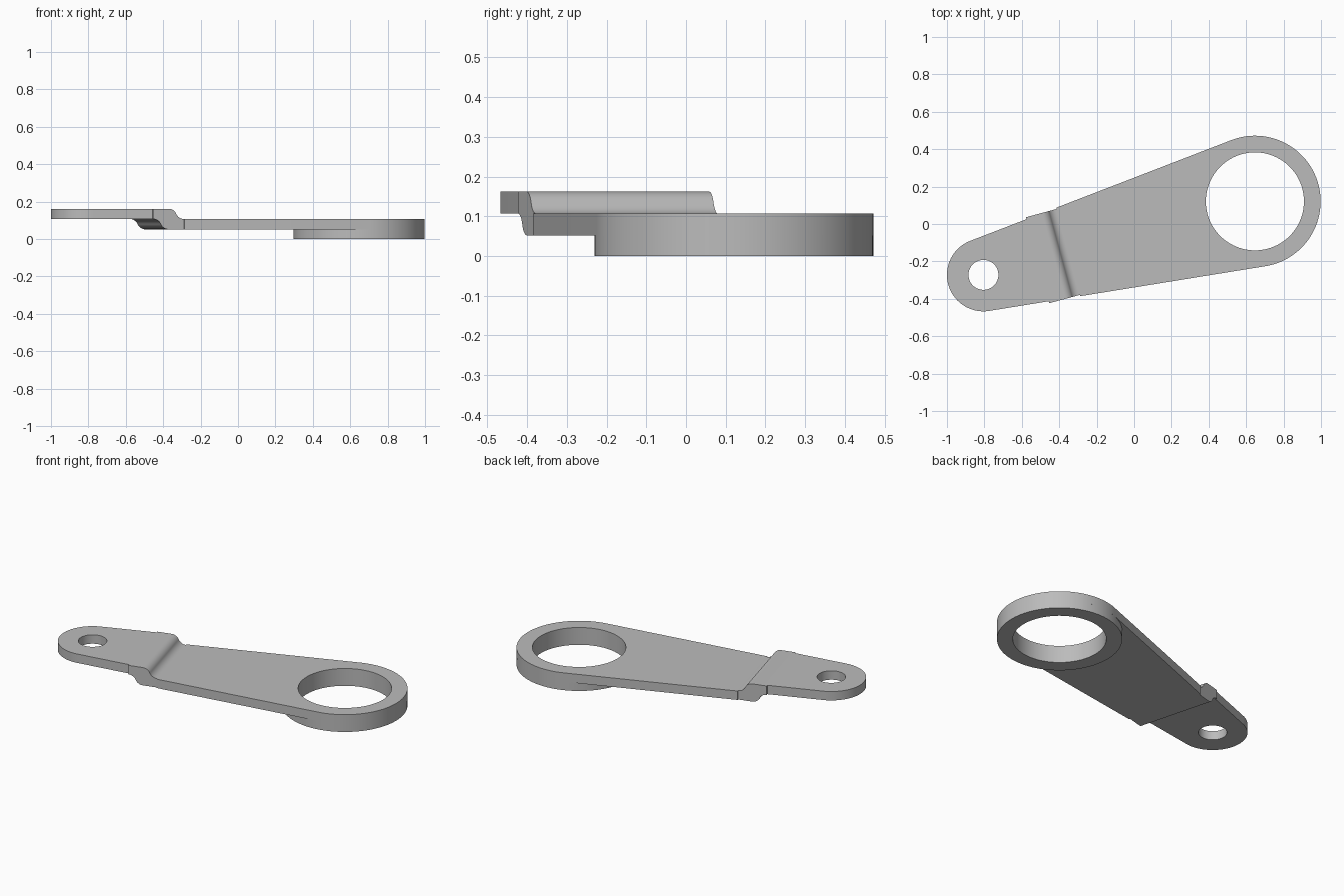
import bpy, bmesh, math
from mathutils import Matrix

if "Cube" in bpy.data.objects:
    bpy.data.objects.remove(bpy.data.objects["Cube"])

# Layout: the arm runs along local x from the small eye to the large eye
START, END = (-0.805, -0.272), (0.647, 0.121)
DX, DY = END[0] - START[0], END[1] - START[1]
LENGTH = math.hypot(DX, DY)
PLACE = Matrix.Translation((*START, 0)) @ Matrix.Rotation(math.atan2(DY, DX), 4, "Z")
R_SMALL, R_LARGE = 0.195, 0.351
HOLE_SMALL, HOLE_LARGE = 0.08, 0.262
Z_ARM, Z_MID, Z_TOP = 0.052, 0.107, 0.162
BEND_START, BEND_MID, BEND_END = 0.30, 0.385, 0.47
BEND_HALF_WIDTH = 0.238
TAPER = math.asin((R_LARGE - R_SMALL) / LENGTH)

metal = bpy.data.materials.new("grey_metal")
metal.use_nodes = True
GREY = (0.5, 0.5, 0.5, 1)
metal.diffuse_color = GREY
metal.node_tree.nodes["Principled BSDF"].inputs["Base Color"].default_value = GREY


def arc(cx, r, a0, a1, n=64):
    return [(cx + r * math.cos(a0 + (a1 - a0) * i / n),
             r * math.sin(a0 + (a1 - a0) * i / n)) for i in range(n + 1)]


def circle(cx, r):
    return arc(cx, r, 0, math.tau, 96)[:-1]


def half_width(x):
    return (R_SMALL + x * math.sin(TAPER)) / math.cos(TAPER)


def extrude_loops(name, loops, low, high, upright=False):
    """Fill an outline (with holes) and extrude it from low to high."""
    bm = bmesh.new()
    for loop in loops:
        verts = [bm.verts.new((x, y, low)) for x, y in loop]
        for i, v in enumerate(verts):
            bm.edges.new((v, verts[i - 1]))
    bmesh.ops.triangle_fill(bm, use_beauty=True, edges=bm.edges[:])
    grown = bmesh.ops.extrude_face_region(bm, geom=bm.faces[:], use_keep_orig=True)
    top = [g for g in grown["geom"] if isinstance(g, bmesh.types.BMVert)]
    bmesh.ops.translate(bm, vec=(0, 0, high - low), verts=top)
    if upright:
        bmesh.ops.rotate(bm, matrix=Matrix.Rotation(math.pi / 2, 3, "X"), verts=bm.verts[:])
    bmesh.ops.recalc_face_normals(bm, faces=bm.faces[:])
    mesh = bpy.data.meshes.new(name)
    bm.to_mesh(mesh)
    bm.free()
    mesh.materials.append(metal)
    obj = bpy.data.objects.new(name, mesh)
    obj.matrix_world = PLACE
    bpy.context.collection.objects.link(obj)
    bpy.ops.object.select_all(action="DESELECT")
    obj.select_set(True)
    bpy.context.view_layer.objects.active = obj
    bpy.ops.object.shade_smooth_by_angle(angle=math.radians(30))
    return obj


def step(x0, x1, z0, z1, n=16):
    """Smooth S-shaped step between two heights, made of two equal arcs."""
    w, h = (x1 - x0) / 2, (z1 - z0) / 2
    sweep = 2 * math.atan2(abs(h), w)
    r = w / math.sin(sweep)
    sign = math.copysign(1, h)
    first = [(x0 + r * math.sin(sweep * i / n),
              z0 + sign * r * (1 - math.cos(sweep * i / n))) for i in range(n + 1)]
    second = [(x0 + x1 - x, z0 + z1 - z) for x, z in reversed(first[:-1])]
    return first + second


# Raised end with the small eye
quarter = math.pi / 2 + TAPER
w = half_width(BEND_START)
end_outline = arc(0, R_SMALL, quarter, math.tau - quarter) + [(BEND_START, -w), (BEND_START, w)]
extrude_loops("raised_end", [end_outline, circle(0, HOLE_SMALL)], Z_MID, Z_TOP)

# Tapered arm around the large eye
w = half_width(BEND_END)
arm_outline = arc(LENGTH, R_LARGE, -quarter, quarter, 96) + [(BEND_END, w), (BEND_END, -w)]
extrude_loops("tapered_arm", [arm_outline, circle(LENGTH, HOLE_LARGE)], Z_ARM, Z_MID)

# Offset bend joining the two levels
upper = step(BEND_MID, BEND_END, Z_TOP, Z_MID)
under = step(BEND_START, BEND_MID, Z_MID, Z_ARM)
bend_profile = [(BEND_START, Z_TOP)] + upper + [(BEND_END, Z_ARM)] + under[::-1]
extrude_loops("offset_bend", [bend_profile], -BEND_HALF_WIDTH, BEND_HALF_WIDTH, upright=True)

# Collar under the large eye
extrude_loops("eye_collar", [circle(LENGTH, R_LARGE), circle(LENGTH, HOLE_LARGE)], 0, Z_ARM)
